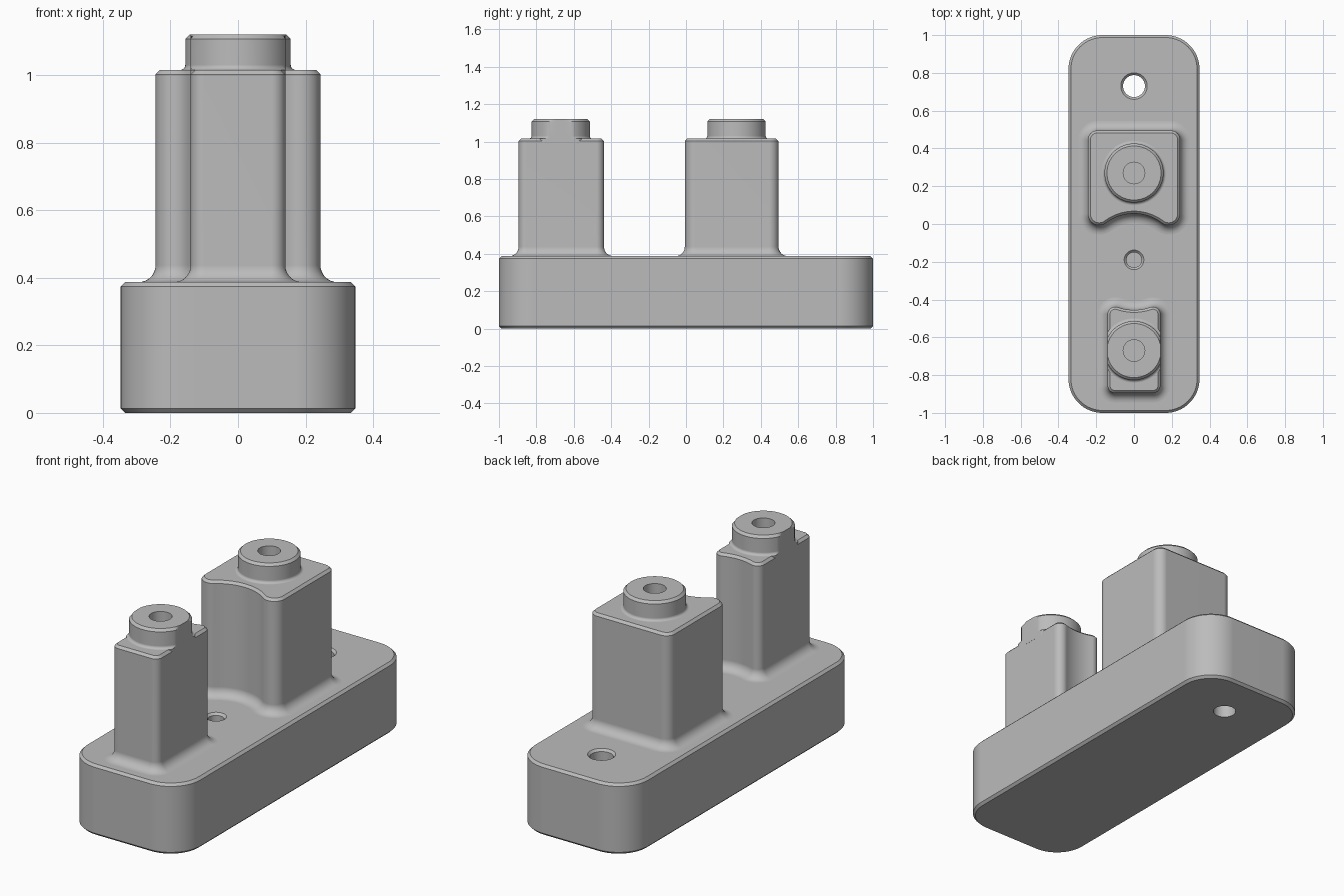
import bpy, bmesh
from math import sin, cos, pi, sqrt, atan2, radians

if "Cube" in bpy.data.objects:
    bpy.data.objects.remove(bpy.data.objects["Cube"])

grey = bpy.data.materials.new("machined grey")
grey.use_nodes = True
grey.diffuse_color = (0.5, 0.5, 0.5, 1)
grey.node_tree.nodes["Principled BSDF"].inputs["Base Color"].default_value = (0.5, 0.5, 0.5, 1)

BASE_TOP, POST_TOP, BOSS_TOP = 0.387, 1.015, 1.12
CHAMFER, FLARE, BOSS_FILLET = 0.013, 0.05, 0.015
HOLE_Y = -0.19


def arc(cx, cy, r, a0, a1, n=12, sign=1):
    """Outline points as (x, y, normal x, normal y)."""
    pts = []
    for i in range(n + 1):
        a = a0 + (a1 - a0) * i / n
        pts.append((cx + r * cos(a), cy + r * sin(a), sign * cos(a), sign * sin(a)))
    return pts


def circle(cx, cy, r):
    return arc(cx, cy, r, 0, 2 * pi, 96)[:-1]


def rounded_rectangle(w, h, r):
    pts = []
    for k, (sx, sy) in enumerate(((1, 1), (-1, 1), (-1, -1), (1, -1))):
        pts += arc(sx * (w - r), sy * (h - r), r, k * pi / 2, (k + 1) * pi / 2, 16)
    return pts


def scooped_rectangle(w, far, c, scoop, lobe, corner):
    """Rounded block whose near side is scooped out around the point (0, c)."""
    x = w - lobe
    y = c + sqrt((scoop + lobe) ** 2 - x ** 2)
    b = atan2(y - c, x)
    return (arc(w - corner, far - corner, corner, 0, pi / 2)
            + arc(corner - w, far - corner, corner, pi / 2, pi)
            + arc(-x, y, lobe, pi, 2 * pi - b)
            + arc(0, c, scoop, pi - b, b, 20, -1)
            + arc(x, y, lobe, pi + b, 2 * pi))


def loft(name, outline, layers, clip=None):
    """Stack offset copies of an outline; layers hold (offset, z)."""
    bm = bmesh.new()
    rings = []
    for d, z in layers:
        ring = []
        for x, y, nx, ny in outline:
            px = x + nx * d
            if clip:
                px = max(-clip, min(clip, px))
            ring.append(bm.verts.new((px, y + ny * d, z)))
        rings.append(ring)
    count = len(outline)
    for low, high in zip(rings, rings[1:]):
        for i in range(count):
            j = (i + 1) % count
            bm.faces.new((low[i], low[j], high[j], high[i]))
    bm.faces.new(rings[0][::-1])
    bm.faces.new(rings[-1])
    bmesh.ops.remove_doubles(bm, verts=bm.verts[:], dist=1e-5)
    bmesh.ops.recalc_face_normals(bm, faces=bm.faces[:])
    mesh = bpy.data.meshes.new(name)
    bm.to_mesh(mesh)
    bm.free()
    obj = bpy.data.objects.new(name, mesh)
    bpy.context.collection.objects.link(obj)
    mesh.materials.append(grey)
    return obj


def finish(obj, cutters):
    """Cut the holes, then smooth the rounded faces."""
    bpy.ops.object.select_all(action='DESELECT')
    obj.select_set(True)
    bpy.context.view_layer.objects.active = obj
    for cutter in cutters:
        mod = obj.modifiers.new("hole", 'BOOLEAN')
        mod.operation, mod.solver, mod.object = 'DIFFERENCE', 'EXACT', cutter
        bpy.ops.object.modifier_apply(modifier=mod.name)
    bpy.ops.object.shade_smooth_by_angle(angle=radians(30))
    weighted = obj.modifiers.new("even shading", 'WEIGHTED_NORMAL')
    weighted.keep_sharp = True


def fillet(r, z, steps=8):
    """Concave fillet layers, from offset r at height z up to offset 0."""
    return [(r - r * sin(t * pi / 2 / steps), z + r - r * cos(t * pi / 2 / steps))
            for t in range(steps + 1)]


def base_hole(name, y, r, bottom):
    return loft(name, circle(0, y, r),
                [(0, bottom), (0, BASE_TOP - 0.012), (0.03, BASE_TOP + 0.018)])


# Base plate with a through hole and a blind hole
base = loft("base_plate", rounded_rectangle(0.347, 1.0, 0.18),
            [(-CHAMFER, 0), (0, CHAMFER), (0, BASE_TOP - CHAMFER), (-CHAMFER, BASE_TOP)])
base_cutters = [base_hole("through_hole_cutter", 0.73, 0.058, -0.1),
                base_hole("blind_hole_cutter", HOLE_Y, 0.04, 0.15)]
finish(base, base_cutters)

# Posts, flared into the base and chamfered at the top
post_layers = ([(FLARE, BASE_TOP - 0.02)] + fillet(FLARE, BASE_TOP)
               + [(0, POST_TOP - CHAMFER), (-CHAMFER, POST_TOP)])
large = scooped_rectangle(0.244, 0.495, HOLE_Y, 0.245, 0.06, 0.05)
small = scooped_rectangle(0.14, 0.895, -HOLE_Y, 0.265, 0.04, 0.04)
small = [(x, -y, nx, -ny) for x, y, nx, ny in reversed(small)]

# Bosses with blind bores; the narrow one is flush with its post's sides
boss_layers = ([(BOSS_FILLET, POST_TOP - 0.03)] + fillet(BOSS_FILLET, POST_TOP)
               + [(0, BOSS_TOP - CHAMFER), (-CHAMFER, BOSS_TOP)])
cutters = list(base_cutters)
for name, outline, y, clip in (("large", large, 0.27, None), ("small", small, -0.67, 0.1403)):
    bore = loft(name + "_bore_cutter", circle(0, y, 0.057), [(0, 0.75), (0, BOSS_TOP + 0.1)])
    cutters.append(bore)
    finish(loft(name + "_post", outline, post_layers), [bore])
    finish(loft(name + "_boss", circle(0, y, 0.156), boss_layers, clip), [bore])

# The cutters are no longer needed
for cutter in cutters:
    bpy.data.objects.remove(cutter)
